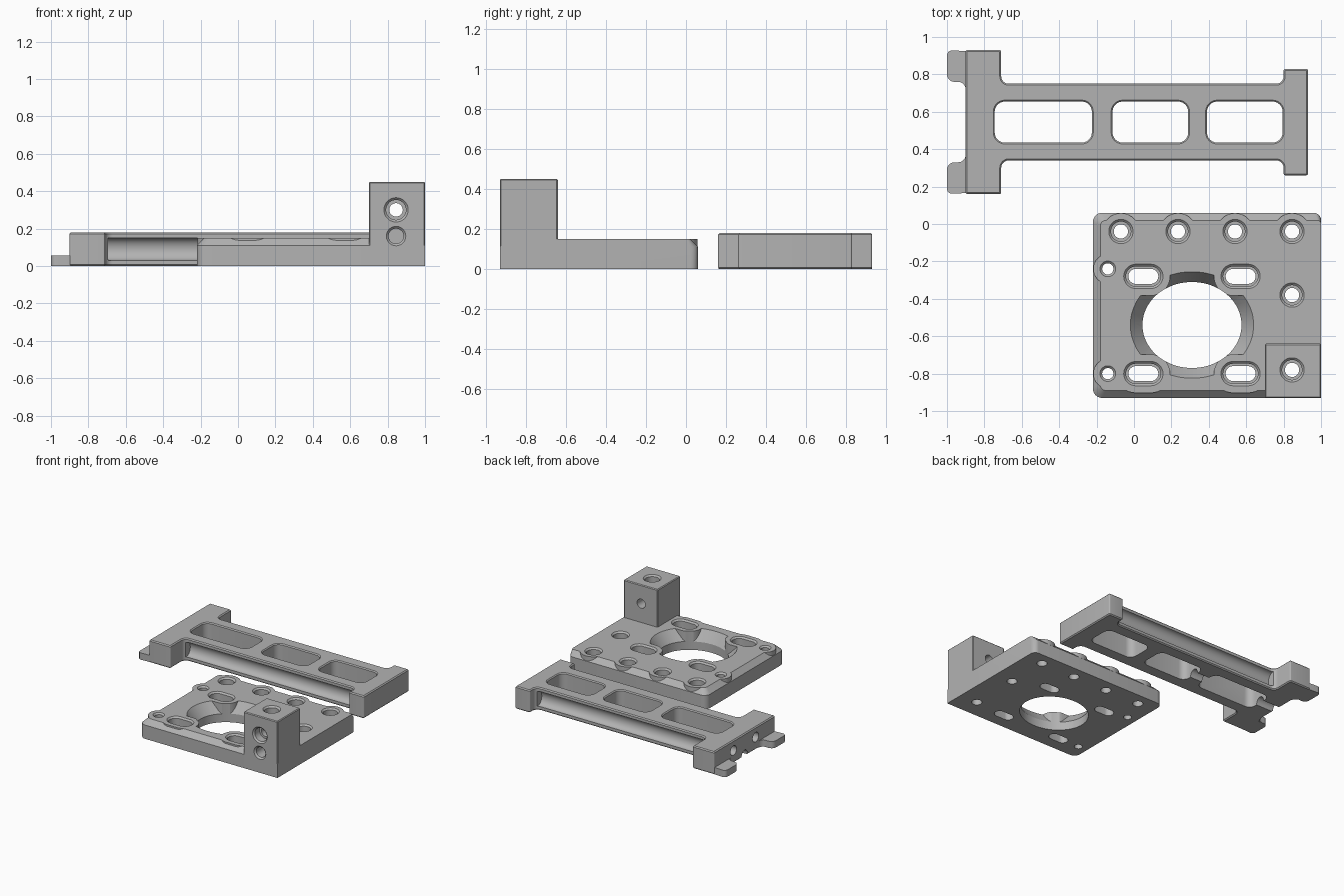
import bpy, bmesh
from math import sin, cos, pi
from mathutils import Matrix, Vector

cube = bpy.data.objects.get("Cube")
if cube:
    bpy.data.objects.remove(cube, do_unlink=True)

grey = bpy.data.materials.new("machined_grey")
grey.use_nodes = True
grey.diffuse_color = (0.45, 0.45, 0.45, 1)
grey.node_tree.nodes["Principled BSDF"].inputs["Base Color"].default_value = grey.diffuse_color

# Local z axis turned to point to the front, or along the length
UP = Matrix()
FRONT = Matrix.Rotation(pi / 2, 4, 'X')
ALONG = Matrix(((0, 0, 1, 0), (1, 0, 0, 0), (0, 1, 0, 0), (0, 0, 0, 1)))


def rounded(corners, n=6):
    """Outline with a quarter-circle at each (x, y, radius) corner."""
    pts = []
    for i, (x, y, r) in enumerate(corners):
        p = Vector((x, y))
        u = (Vector(corners[i - 1][:2]) - p).normalized() * r
        v = (Vector(corners[(i + 1) % len(corners)][:2]) - p).normalized() * r
        if r == 0:
            pts.append(p)
            continue
        for k in range(n + 1):
            a = k / n * pi / 2
            pts.append(p + u * (1 - sin(a)) + v * (1 - cos(a)))
    return pts


def rect(x0, x1, y0, y1, r=0.0):
    return rounded([(x0, y0, r), (x1, y0, r), (x1, y1, r), (x0, y1, r)])


def ellipse(x, y, rx, ry, stretch=0.0, n=48):
    """Ellipse, or a slot when stretched along x."""
    pts = []
    for k in range(n):
        a = (k + 0.5) / n * 2 * pi
        side = stretch if cos(a) > 0 else -stretch
        pts.append(Vector((x + side + rx * cos(a), y + ry * sin(a))))
    return pts


def loft(name, rings, turn=UP):
    """Closed solid through (outline, height) rings."""
    bm = bmesh.new()
    loops = [[bm.verts.new((p.x, p.y, z)) for p in pts] for pts, z in rings]
    bm.faces.new(loops[0])
    bm.faces.new(loops[-1])
    for a, b in zip(loops, loops[1:]):
        for i in range(len(a)):
            bm.faces.new((a[i - 1], a[i], b[i], b[i - 1]))
    bmesh.ops.transform(bm, matrix=turn, verts=bm.verts)
    bmesh.ops.recalc_face_normals(bm, faces=bm.faces)
    mesh = bpy.data.meshes.new(name)
    bm.to_mesh(mesh)
    bm.free()
    mesh.materials.append(grey)
    obj = bpy.data.objects.new(name, mesh)
    bpy.context.collection.objects.link(obj)
    return obj


def prism(name, pts, z0, z1, turn=UP):
    return loft(name, [(pts, z0), (pts, z1)], turn)


def apply(obj, mod):
    bpy.ops.object.select_all(action='DESELECT')
    bpy.context.view_layer.objects.active = obj
    obj.select_set(True)
    bpy.ops.object.modifier_apply(modifier=mod.name)


def combine(body, tool, operation='DIFFERENCE'):
    mod = body.modifiers.new("join_or_cut", 'BOOLEAN')
    mod.operation, mod.solver, mod.object = operation, 'EXACT', tool
    apply(body, mod)
    bpy.data.objects.remove(tool, do_unlink=True)


def soften(obj, width=0.008):
    mod = obj.modifiers.new("edge_break", 'BEVEL')
    mod.width, mod.segments = width, 1
    mod.limit_method, mod.angle_limit = 'ANGLE', pi / 3
    apply(obj, mod)


def bore(body, x, y, top, bottom, wide, narrow, depth, stretch=0.0, turn=UP):
    """Stepped hole with a chamfered mouth."""
    def ring(r):
        return ellipse(x, y, r, r, stretch)
    lip = 0.012
    combine(body, loft("bore", [
        (ring(narrow), bottom), (ring(narrow), top - depth), (ring(wide - lip), top - depth),
        (ring(wide - lip), top - lip), (ring(wide + lip), top + lip)], turn))


# ---- Base plate: chamfered on the left, front and back ----
T = 0.15
low = rounded([(-0.22, -0.93, 0.05), (1, -0.93, 0), (1, 0.06, 0.04), (-0.22, 0.06, 0.05)])
high = rounded([(-0.18, -0.89, 0.03), (1, -0.89, 0), (1, 0.02, 0.02), (-0.18, 0.02, 0.03)])
plate = loft("base_plate", [(low, 0), (low, 0.11), (high, T)])

# Flared mouth of the large opening
combine(plate, loft("flare", [(ellipse(0.31, -0.54, 0.26, 0.225), 0.06),
                              (ellipse(0.31, -0.54, 0.33, 0.285), T),
                              (ellipse(0.31, -0.54, 0.33, 0.285), 0.2)]))

# Bosses that keep material around the holes
back_holes = [(-0.07 + 0.305 * i, -0.04) for i in range(4)]
slots = [(x, y) for x in (0.05, 0.57) for y in (-0.28, -0.8)]
pins = [(-0.14, -0.24), (-0.14, -0.8)]
for spots, r, stretch in ((back_holes, 0.098, 0), (slots, 0.103, 0.04), (pins, 0.078, 0)):
    for x, y in spots:
        combine(plate, prism("boss", ellipse(x, y, r, r, stretch), 0.03, T), 'UNION')
combine(plate, prism("opening", ellipse(0.31, -0.54, 0.265, 0.23, n=72), -0.1, 0.3))

# Corner block
block = prism("corner_block", rect(0.7, 1, -0.93, -0.64), 0, 0.45)
soften(block, 0.006)
combine(plate, block, 'UNION')

# Holes and slots
for x, y in back_holes + [(0.845, -0.38)]:
    bore(plate, x, y, T, -0.1, 0.065, 0.038, 0.07)
for x, y in slots:
    bore(plate, x, y, T, -0.1, 0.065, 0.04, 0.07, 0.04)
for x, y in pins:
    bore(plate, x, y, T, -0.1, 0.042, 0.03, 0.1)
bore(plate, 0.845, -0.78, 0.45, -0.1, 0.065, 0.038, 0.07)
bore(plate, 0.845, 0.30, 0.93, 0.5, 0.065, 0.036, 0.07, turn=FRONT)
bore(plate, 0.845, 0.16, 0.93, 0.72, 0.052, 0.045, 0.07, turn=FRONT)

# ---- Arm: beam with a head at each end ----
MID, H = 0.545, 0.18
half = [(-0.9, 0.385, 0.01), (-0.71, 0.385, 0.01), (-0.71, 0.205, 0.04),
        (0.8, 0.205, 0.04), (0.8, 0.285, 0.01), (0.93, 0.285, 0.01)]
outline = [(x, MID + d, r) for x, d, r in half] + [(x, MID - d, r) for x, d, r in reversed(half)]
arm = prism("slotted_arm", rounded(outline), 0, H)
soften(arm)

# Low lugs on the end of the wide head
for s in (-1, 1):
    lug = prism("lug", rounded([(-1, MID + s * 0.215, 0.04), (-1, MID + s * 0.385, 0.03),
                                (-0.86, MID + s * 0.377, 0), (-0.86, MID + s * 0.215, 0)]), 0.001, 0.055)
    combine(arm, lug, 'UNION')
    # Inner corner where the lug meets the head
    fillet = [Vector((-0.89, MID + s * 0.22)), Vector((-0.94, MID + s * 0.22))]
    for k in range(7):
        a = k / 6 * pi / 2
        fillet.append(Vector((-0.94 + 0.04 * sin(a), MID + s * (0.175 + 0.04 * cos(a)))))
    fillet.append(Vector((-0.89, MID + s * 0.175)))
    combine(arm, prism("lug_fillet", fillet, 0.002, 0.054), 'UNION')

# Windows
for x0, x1 in ((-0.75, -0.22), (-0.12, 0.295), (0.385, 0.8)):
    inner = rect(x0 + 0.005, x1 - 0.005, 0.435, 0.655, 0.055)
    outer = rect(x0 - 0.01, x1 + 0.01, 0.42, 0.67, 0.07)
    combine(arm, loft("window", [(inner, -0.1), (inner, H - 0.008), (outer, H + 0.008)]))

# Rounded side grooves, end holes and the underside channel
for s in (-1, 1):
    combine(arm, prism("groove", ellipse(MID + s * 0.205, 0.09, 0.05, 0.06), -0.695, 0.785, ALONG))
    combine(arm, prism("end_hole", ellipse(MID + s * 0.14, 0.1, 0.038, 0.038), -1.1, -0.78, ALONG))
combine(arm, prism("channel", ellipse(MID, 0, 0.04, 0.05), -1.1, -0.1, ALONG))

# Smooth curved walls, keep machined edges crisp
for obj in (plate, arm):
    bpy.ops.object.select_all(action='DESELECT')
    bpy.context.view_layer.objects.active = obj
    obj.select_set(True)
    bpy.ops.object.shade_smooth_by_angle(angle=pi / 7)
